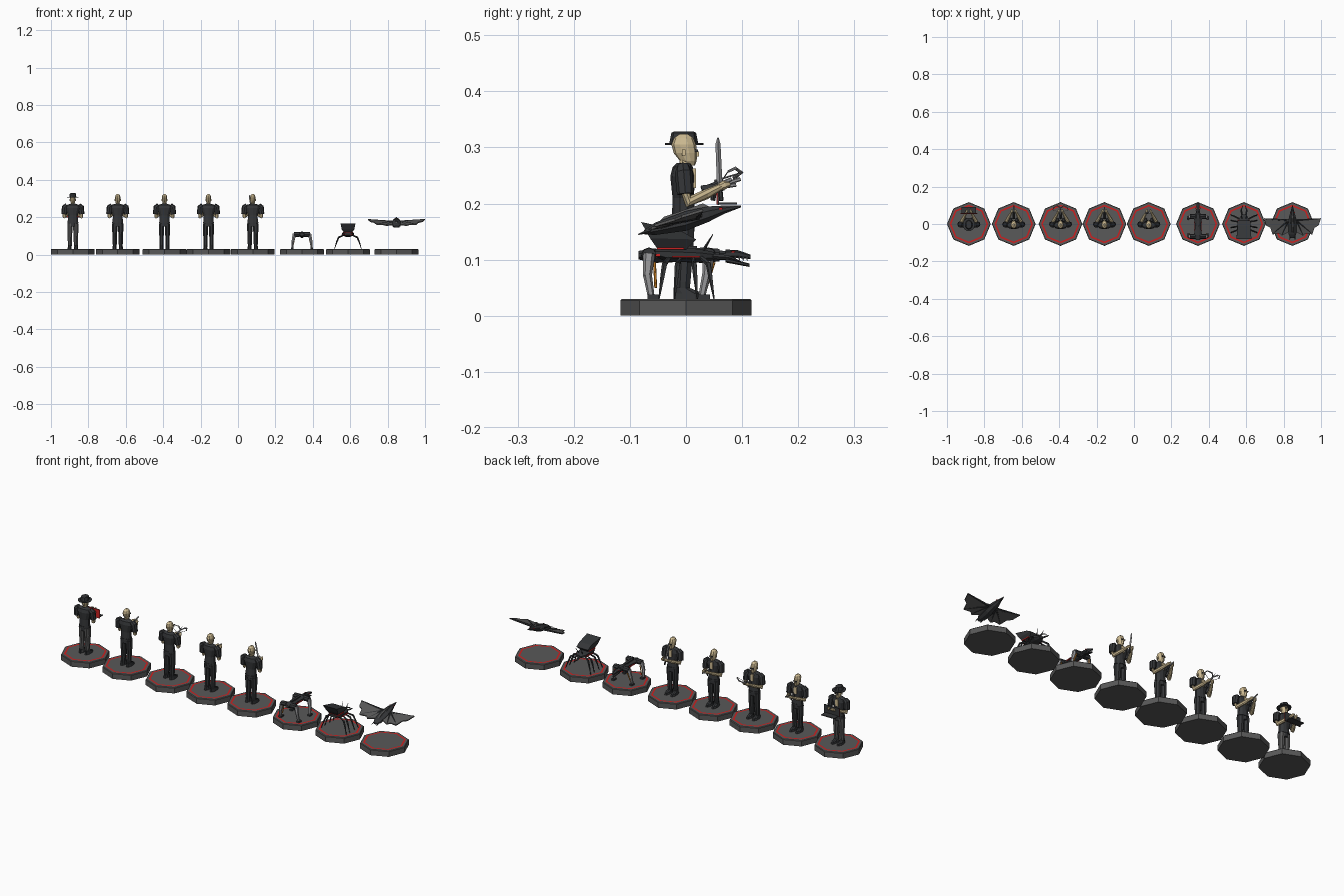
import bpy, bmesh, math
from mathutils import Vector

def mat(name, c):
    m = bpy.data.materials.new(name)
    m.diffuse_color = (*c, 1)
    return m

DARK = mat("charcoal", (.035, .037, .04))
BASE = mat("base_grey", (.1, .1, .1))
STEEL = mat("steel", (.3, .3, .31))
SKIN = mat("skin", (.62, .5, .29))
RED = mat("red", (.6, .015, .015))
ORANGE = mat("orange", (.7, .25, .02))
CX = 0.0          # x centre of the figure being built

def emit(name, bm, m):
    bmesh.ops.recalc_face_normals(bm, faces=bm.faces)
    me = bpy.data.meshes.new(name)
    bm.to_mesh(me)
    bm.free()
    me.materials.append(m)
    ob = bpy.data.objects.new(name, me)
    ob.location.x = CX
    bpy.context.collection.objects.link(ob)
    return ob

def skin_rings(name, rings, m):
    bm = bmesh.new()
    vs = [[bm.verts.new(p) for p in r] for r in rings]
    n = len(rings[0])
    for a, b in zip(vs, vs[1:]):
        for i in range(n):
            bm.faces.new((a[i], a[(i+1) % n], b[(i+1) % n], b[i]))
    bm.faces.new(vs[0])
    bm.faces.new(vs[-1])
    return emit(name, bm, m)

def loft(name, secs, m, axis='z', n=10, x=0):
    """secs: (position on axis, centre of other axis, x radius, other radius)"""
    rings = []
    for t, c, a, b in secs:
        ring = []
        for i in range(n):
            w = 2*math.pi*(i+.5)/n
            u, v = x + a*math.cos(w), c + b*math.sin(w)
            ring.append((u, v, t) if axis == 'z' else (u, t, v))
        rings.append(ring)
    return skin_rings(name, rings, m)

def tube(name, pts, radii, m, n=6):
    pts = [Vector(p) for p in pts]
    rings = []
    for i, p in enumerate(pts):
        d = (pts[min(i+1, len(pts)-1)] - pts[max(i-1, 0)]).normalized()
        a = d.cross(Vector((1, 0, 0)) if abs(d.x) < .9 else Vector((0, 1, 0))).normalized()
        b = d.cross(a)
        rings.append([p + radii[i]*(a*math.cos(2*math.pi*k/n) + b*math.sin(2*math.pi*k/n)) for k in range(n)])
    return skin_rings(name, rings, m)

def box(name, c, s, m):
    x, y, z = (v/2 for v in s)
    ring = [(-x, -y), (x, -y), (x, y), (-x, y)]
    return skin_rings(name, [[(c[0]+a, c[1]+b, c[2]+h) for a, b in ring] for h in (-z, z)], m)

def base():
    oct_ = lambda r, z: [(r*math.cos(k*math.pi/4), r*math.sin(k*math.pi/4), z) for k in range(8)]
    skin_rings("base", [oct_(.117, 0), oct_(.117, .027), oct_(.114, .03)], BASE)
    bm = bmesh.new()
    vs = [[bm.verts.new(p) for p in oct_(r, .0306)] for r in (.103, .094)]
    for i in range(8):
        j = (i+1) % 8
        bm.faces.new((vs[0][i], vs[0][j], vs[1][j], vs[1][i]))
    emit("base_red_ring", bm, RED)

def person(hat=False, trousers=DARK):
    loft("torso", [(.15, -.004, .029, .019), (.175, -.004, .029, .021), (.21, -.005, .027, .019),
                   (.248, -.006, .041, .022), (.265, -.006, .036, .018), (.272, -.004, .013, .013)], DARK)
    loft("belt", [(.168, -.004, .031, .023), (.175, -.004, .031, .023)], DARK)
    loft("neck", [(.262, -.003, .01, .01), (.282, -.002, .009, .01)], SKIN, n=8)
    loft("head", [(.268, .008, .006, .008), (.276, .004, .011, .015), (.29, -.001, .0145, .021), (.305, -.004, .0155, .022),
                  (.317, -.004, .012, .017), (.324, -.004, .004, .007)], SKIN)
    box("shirt_front", (0, .0145, .245), (.016, .006, .034), SKIN)
    box("nose", (0, .02, .288), (.005, .007, .009), SKIN)
    for s in (-1, 1):
        box("eyepiece", (s*.006, .0185, .294), (.008, .006, .005), DARK)
        box("ear", (s*.015, -.004, .291), (.004, .007, .011), SKIN)
        loft("leg", [(.034, -.006, .010, .012), (.06, -.005, .012, .014), (.095, -.003, .0125, .015),
                     (.13, -.003, .015, .018), (.165, -.004, .015, .02)], trousers, n=8, x=s*.016)
        loft("shoe", [(.03, .005, .012, .03), (.04, .004, .011, .028), (.05, -.008, .010, .015)], DARK, n=8, x=s*.017)
        tube("sleeve", [(s*.032, -.005, .264), (s*.043, -.004, .255), (s*.047, -.001, .217)], [.012, .016, .015], DARK, 8)
        tube("arm", [(s*.046, -.001, .225), (s*.045, .003, .203), (s*.028, .035, .216), (s*.013, .062, .23)],
             [.009, .010, .009, .006], SKIN, 8)
        tube("hand", [(s*.015, .058, .228), (s*.010, .068, .233), (s*.007, .078, .235)], [.006, .008, .004], SKIN)
    if hat:
        loft("hat_brim", [(.304, -.003, .032, .035), (.308, -.003, .033, .036)], DARK, n=12)
        loft("hat_crown", [(.306, -.004, .02, .026), (.326, -.004, .017, .022), (.328, -.004, .014, .018)], DARK)

def gun(length, rise):
    a = Vector((0, .04, .226))
    d = Vector((0, math.cos(rise), math.sin(rise)))
    tube("gun_body", [a - d*.012, a + d*.028], [.008, .007], DARK, 4)
    tube("gun_barrel", [a + d*.02, a + d*length], [.004, .0035], STEEL)
    tube("gun_grip", [a + d*.012, a + d*.008 - Vector((0, 0, .022))], [.005, .004], DARK, 4)

def operator():
    person(True, BASE)
    box("screen_back", (0, .055, .22), (.088, .002, .044), RED)
    box("screen", (0, .0575, .22), (.09, .003, .046), DARK)
    box("keyboard", (0, .074, .2), (.076, .034, .004), DARK)

def rifleman():
    person()
    gun(.06, .3)

def archer():
    person()
    gun(.045, .4)
    for s in (-1, 1):
        tube("bow_limb", [(0, .086, .246), (s*.018, .098, .255), (s*.036, .088, .263), (s*.042, .075, .257)],
             [.004, .0035, .003, .002], STEEL)
        tube("bow_string", [(s*.042, .075, .257), (0, .062, .238)], [.001, .001], STEEL, 4)
    tube("bolt", [(0, .05, .24), (0, .102, .256)], [.002, .001], STEEL, 4)

def gunner():
    person()
    gun(.05, .15)

def swordsman():
    person()
    tube("sword_grip", [(0, .063, .205), (-.004, .06, .236)], [.004, .004], DARK)
    box("sword_guard", (-.004, .06, .236), (.024, .008, .004), STEEL)
    tube("sword_blade", [(-.004, .06, .236), (-.016, .057, .306), (-.018, .057, .318)], [.005, .0045, .001], STEEL, 4)

def walker():
    loft("walker_body", [(-.085, .108, .012, .008), (-.06, .107, .023, .014), (-.01, .106, .016, .011),
                         (.03, .108, .023, .015), (.06, .108, .014, .012)], DARK, 'y', 8)
    loft("walker_neck", [(.05, .108, .010, .009), (.08, .107, .011, .009)], DARK, 'y', 8)
    loft("upper_jaw", [(.07, .110, .014, .008), (.092, .11, .011, .007), (.115, .105, .006, .004)], DARK, 'y', 6)
    loft("lower_jaw", [(.07, .100, .012, .005), (.113, .09, .005, .003)], DARK, 'y', 6)
    box("spine_plate", (0, -.015, .121), (.012, .07, .006), DARK)
    for s in (-1, 1):
        for k in range(4):
            tube("tooth", [(s*.006, .088+k*.007, .106), (s*.006, .088+k*.007, .098)], [.002, .0005], STEEL, 4)
        box("eye", (s*.011, .084, .114), (.004, .006, .003), RED)
        box("side_strip", (s*.02, -.012, .106), (.004, .05, .004), RED)
        for y, f in ((-.066, -.062), (.04, .028)):
            tube("hip", [(s*.012, y, .108), (s*.042, y, .108)], [.014, .013], DARK, 8)
            tube("thigh", [(s*.04, y, .11), (s*.049, y-.003, .07)], [.011, .008], STEEL)
            tube("shank", [(s*.049, y-.003, .075), (s*.052, f, .034)], [.008, .006], STEEL)
            tube("piston", [(s*.037, y+.01, .095), (s*.047, f+.008, .05)], [.0025, .0025], ORANGE)
            box("foot", (s*.052, f+.004, .034), (.015, .022, .008), DARK)

def crawler():
    loft("crawler_body", [(-.055, .112, .022, .007), (-.035, .109, .034, .014), (.025, .107, .03, .013),
                          (.05, .106, .014, .008)], DARK, 'y', 8)
    # raised wedge shaped rear pod
    skin_rings("rear_pod", [[(-.022, -.05, .118), (.022, -.05, .118), (.022, .0, .118), (-.022, .0, .118)],
                            [(-.034, -.064, .138), (.034, -.064, .138), (.034, .018, .136), (-.034, .018, .136)],
                            [(-.04, -.08, .167), (.04, -.08, .167), (.034, -.01, .152), (-.034, -.01, .152)]], DARK)
    box("red_band", (0, -.028, .12), (.058, .048, .004), RED)
    box("rear_light", (0, -.05, .108), (.05, .008, .004), RED)
    for s in (-1, 1):
        box("side_light", (s*.031, 0, .105), (.005, .05, .003), RED)
        tube("antenna", [(s*.01, .03, .115), (s*.016, .048, .145)], [.003, .0008], DARK, 4)
        tube("mandible", [(s*.01, .045, .106), (s*.015, .075, .104), (s*.006, .098, .096)], [.005, .004, .001], DARK, 4)
        for y0, y1, y2 in ((-.03, -.038, -.048), (-.01, -.015, -.02), (.012, .015, .02), (.028, .04, .05)):
            tube("crawler_leg", [(s*.025, y0, .103), (s*.05, y1, .092), (s*.06, y1*.6+y2*.4, .068), (s*.072, y2, .03)],
                 [.004, .005, .004, .0012], DARK, 5)

def flyer():
    lift = lambda x, y: .169 + .28*y + .07*abs(x)
    loft("flyer_body", [(-.075, .149, .010, .004), (-.055, .155, .022, .012), (0, .169, .025, .019),
                        (.04, .181, .019, .015), (.068, .189, .010, .008), (.098, .195, .002, .002)], DARK, 'y', 8)
    skin_rings("back_ridge", [[(-.006, -.05, .165), (.006, -.05, .165), (.006, .045, .193), (-.006, .045, .193)],
                              [(-.003, -.04, .176), (.003, -.04, .176), (.003, .03, .2), (-.003, .03, .2)]], BASE)
    outline = [(.015, .03), (.06, .018), (.11, .026), (.153, .03), (.14, -.008), (.118, -.02),
               (.106, -.056), (.07, -.05), (.056, -.062), (.015, -.04)]
    for s in (-1, 1):
        skin_rings("wing", [[(s*x, y, lift(x, y)+h) for x, y in outline] for h in (-.0025, .0025)], BASE)
        for tip in ((.15, .028), (.105, -.052), (.056, -.058)):
            tube("wing_spar", [(s*.02, .02, lift(.02, .02)), (s*tip[0], tip[1], lift(*tip))], [.006, .003], DARK, 5)
        tube("tail_fin", [(s*.012, -.05, .156), (s*.014, -.085, .145)], [.006, .001], DARK, 4)
        box("flyer_eye", (s*.011, .062, .191), (.004, .006, .003), RED)

# one figure per octagonal base
for CX, build in zip((-.883, -.643, -.393, -.158, .079, .342, .588, .847),
                     (operator, rifleman, archer, gunner, swordsman, walker, crawler, flyer)):
    base()
    build()
